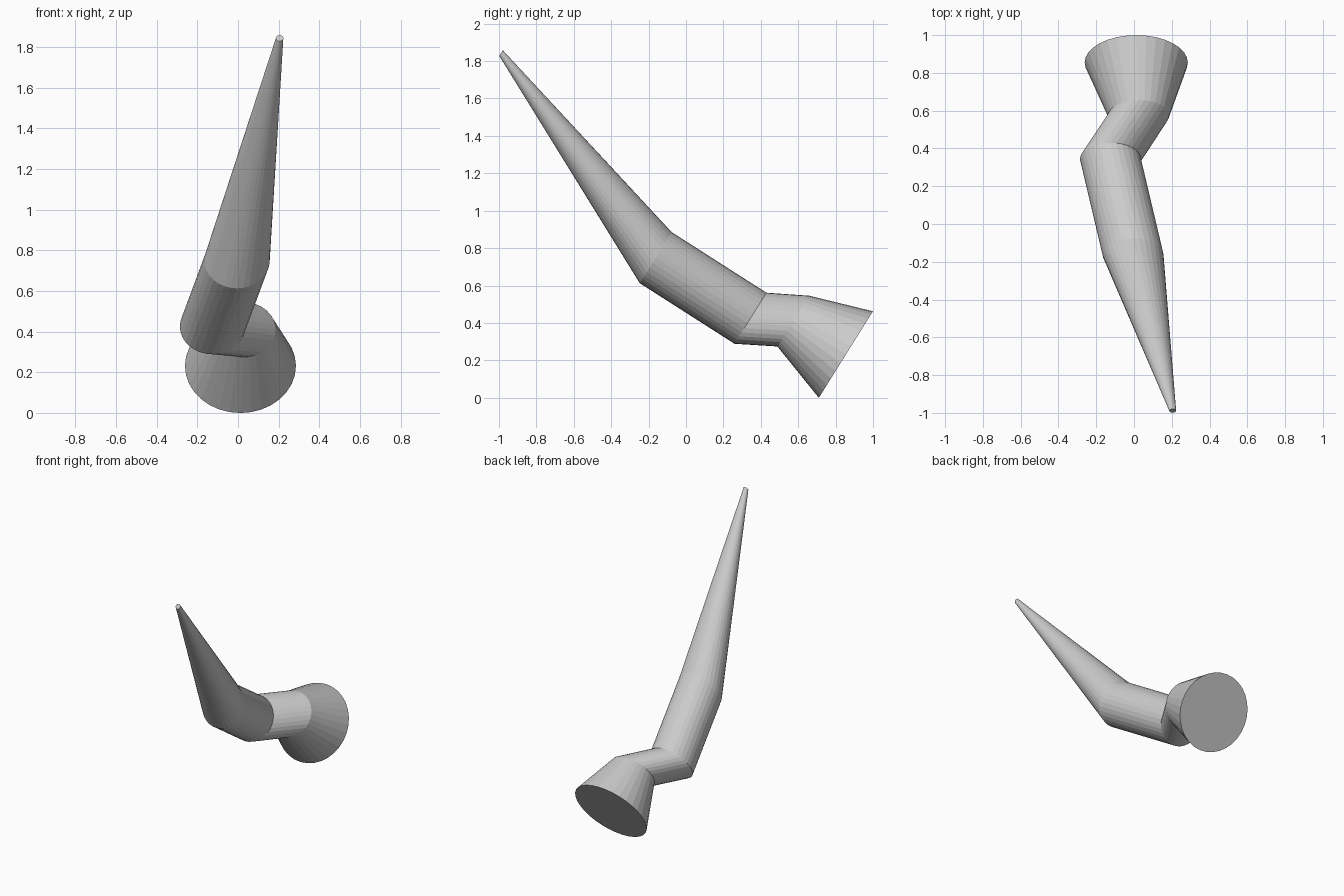
import bpy, bmesh, math

if "Cube" in bpy.data.objects:
    bpy.data.objects.remove(bpy.data.objects["Cube"])

TILT = math.radians(58)   # every cross-section lies in the same tilted plane
SIDES = 32

# centre x, y, z and radius of each cross-section, base to tip
rings = [
    (0.012, 0.855, 0.231, 0.273),
    (0.025, 0.573, 0.410, 0.160),
    (-0.125, 0.345, 0.425, 0.161),
    (-0.005, -0.162, 0.749, 0.161),
    (0.205, -0.989, 1.843, 0.018),
]

bm = bmesh.new()
loops = []
for x, y, z, r in rings:
    loop = []
    for i in range(SIDES):
        a = 2 * math.pi * i / SIDES
        u, v = r * math.cos(a), r * math.sin(a)
        loop.append(bm.verts.new((x + u, y + v * math.cos(TILT), z + v * math.sin(TILT))))
    loops.append(loop)

# side walls
for a, b in zip(loops, loops[1:]):
    for i in range(SIDES):
        j = (i + 1) % SIDES
        bm.faces.new((a[i], a[j], b[j], b[i]))

# end caps
bm.faces.new(loops[0])
bm.faces.new(loops[-1])
bmesh.ops.recalc_face_normals(bm, faces=bm.faces)

mesh = bpy.data.meshes.new("bent_horn")
bm.to_mesh(mesh)
bm.free()
horn = bpy.data.objects.new("bent_horn", mesh)
bpy.context.collection.objects.link(horn)
